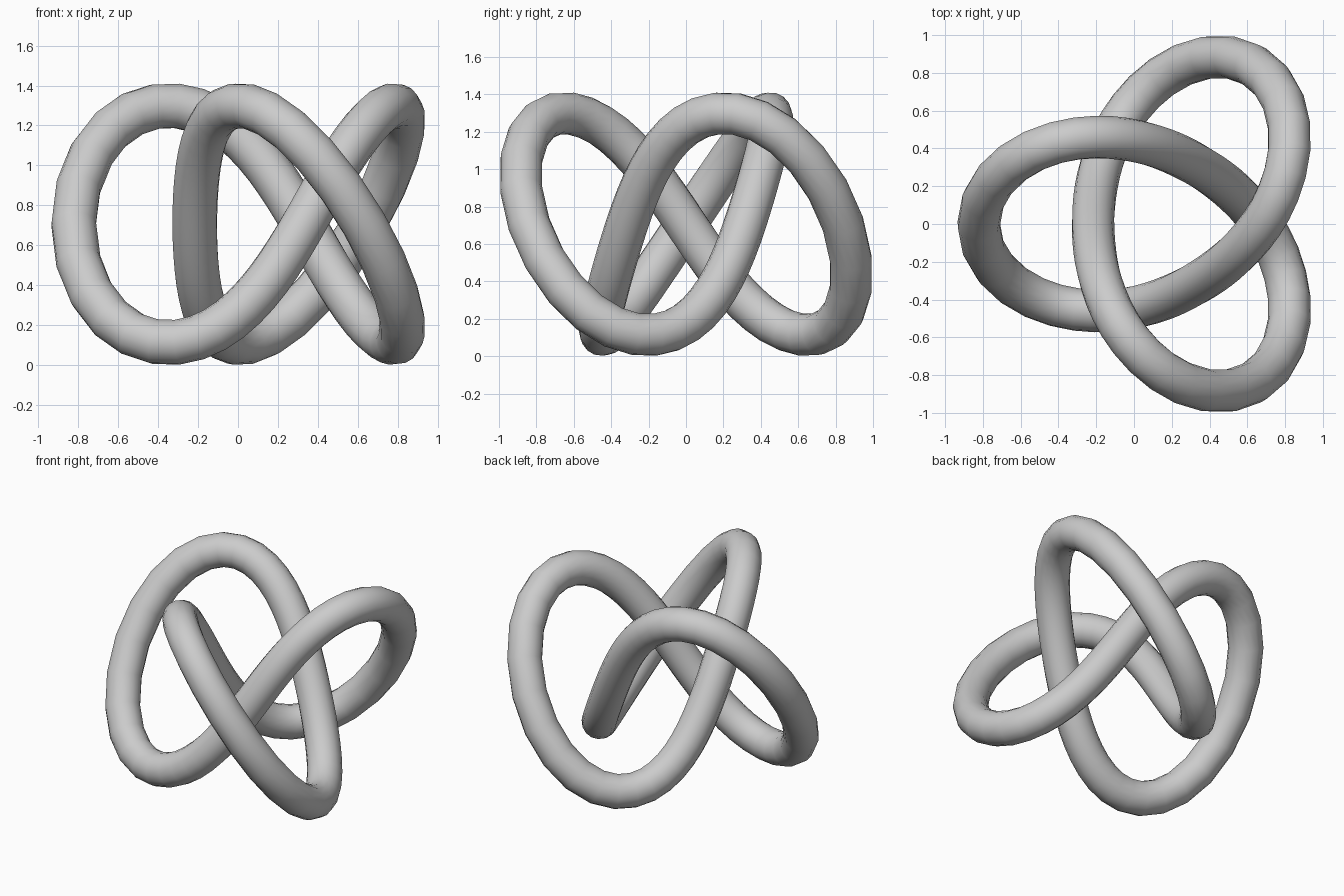
import bpy
from math import sin, cos, pi

if "Cube" in bpy.data.objects:
    bpy.data.objects.remove(bpy.data.objects["Cube"])

# Trefoil path: radius and height share the divisor, which pulls the lobes outward
N = 96
B, SCALE, TUBE = 2.2, 1.163, 0.113
CX, CZ = 0.147, 0.7065


def path_point(t):
    k = SCALE / (B - cos(3 * t))
    a = pi - 2 * t
    return (CX + k * cos(a), k * sin(a), CZ + k * sin(3 * t), 1)


# Closed round tube along the path
curve = bpy.data.curves.new("knot_tube", "CURVE")
curve.dimensions = "3D"
curve.bevel_depth = TUBE
curve.bevel_resolution = 6
spline = curve.splines.new("POLY")
spline.points.add(N - 1)
for i, p in enumerate(spline.points):
    p.co = path_point(2 * pi * i / N)
spline.use_cyclic_u = True

knot = bpy.data.objects.new("knot_tube", curve)
bpy.context.collection.objects.link(knot)

# Convert to a smooth mesh
bpy.context.view_layer.objects.active = knot
knot.select_set(True)
bpy.ops.object.convert(target="MESH")
bpy.ops.object.shade_smooth()
